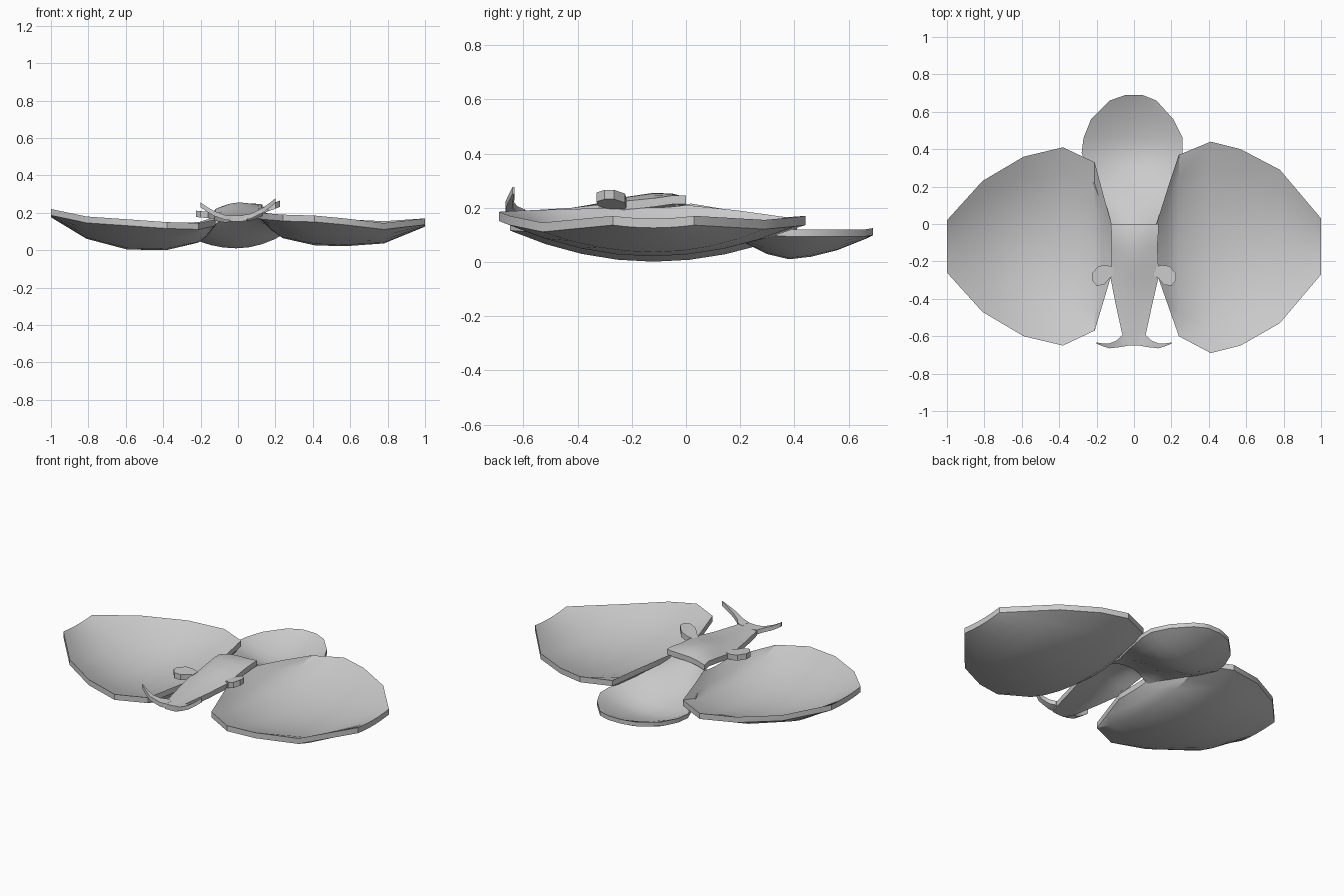
import bpy, bmesh


def finish(name, bm, angle=0.6):
    bmesh.ops.recalc_face_normals(bm, faces=bm.faces)
    me = bpy.data.meshes.new(name)
    bm.to_mesh(me)
    bm.free()
    ob = bpy.data.objects.new(name, me)
    bpy.context.collection.objects.link(ob)
    bpy.ops.object.select_all(action='DESELECT')
    ob.select_set(True)
    bpy.context.view_layer.objects.active = ob
    bpy.ops.object.shade_smooth_by_angle(angle=angle)
    return ob


def sheet(name, rows, thick, along='X', cols=8):
    """Curved slab. Each row: position, side a, side b, z at a, z mid, z at b."""
    bm = bmesh.new()
    layers = []
    for drop in (0, thick):
        grid = []
        for p, a, b, za, zm, zb in rows:
            line = []
            for i in range(cols + 1):
                t = 2 * i / cols - 1
                q = a + (b - a) * i / cols
                z = zm + ((za if t < 0 else zb) - zm) * t * t - drop
                line.append(bm.verts.new((p, q, z) if along == 'X' else (q, p, z)))
            grid.append(line)
        for r, s in zip(grid, grid[1:]):
            for i in range(cols):
                bm.faces.new((r[i], r[i + 1], s[i + 1], s[i]))
        layers.append(grid)
    rims = [[r[0] for r in g] + g[-1][1:] + [r[-1] for r in g[-2::-1]] + g[0][-2:0:-1]
            for g in layers]
    n = len(rims[0])
    for i in range(n):
        j = (i + 1) % n
        bm.faces.new((rims[0][i], rims[0][j], rims[1][j], rims[1][i]))
    return finish(name, bm)


# Broad side petals
sheet("right_petal", [
    (0.12, -0.26, 0.00, 0.20, 0.20, 0.21),
    (0.18, -0.43, 0.19, 0.195, 0.14, 0.19),
    (0.24, -0.60, 0.37, 0.19, 0.098, 0.165),
    (0.41, -0.69, 0.44, 0.185, 0.06, 0.17),
    (0.57, -0.65, 0.40, 0.17, 0.055, 0.165),
    (0.78, -0.53, 0.29, 0.145, 0.07, 0.155),
    (1.00, -0.27, 0.03, 0.17, 0.16, 0.17)], 0.034)
sheet("left_petal", [
    (-0.12, -0.27, 0.00, 0.165, 0.165, 0.18),
    (-0.165, -0.42, 0.16, 0.155, 0.11, 0.165),
    (-0.21, -0.57, 0.33, 0.145, 0.075, 0.15),
    (-0.38, -0.65, 0.41, 0.15, 0.035, 0.145),
    (-0.59, -0.60, 0.36, 0.165, 0.037, 0.16),
    (-0.81, -0.47, 0.23, 0.18, 0.095, 0.18),
    (-1.00, -0.26, 0.02, 0.22, 0.21, 0.215)], 0.034)

# Cupped rear petal rising to the centre
sheet("rear_petal", [
    (-0.04, -0.13, 0.13, 0.155, 0.215, 0.19),
    (0.06, -0.15, 0.155, 0.14, 0.185, 0.165),
    (0.20, -0.21, 0.21, 0.12, 0.105, 0.14),
    (0.30, -0.25, 0.24, 0.11, 0.055, 0.125),
    (0.38, -0.28, 0.26, 0.105, 0.036, 0.12),
    (0.46, -0.27, 0.26, 0.105, 0.045, 0.12),
    (0.56, -0.23, 0.21, 0.11, 0.07, 0.12),
    (0.66, -0.13, 0.12, 0.12, 0.11, 0.12),
    (0.69, -0.045, 0.045, 0.125, 0.125, 0.125)], 0.026, 'Y')

# Central lip: humped at the back, tapering to the front
sheet("lip", [
    (0.00, -0.125, 0.13, 0.215, 0.24, 0.245),
    (-0.05, -0.12, 0.13, 0.22, 0.252, 0.245),
    (-0.12, -0.12, 0.125, 0.21, 0.255, 0.235),
    (-0.22, -0.12, 0.13, 0.195, 0.24, 0.225),
    (-0.29, -0.125, 0.13, 0.19, 0.222, 0.215),
    (-0.42, -0.10, 0.10, 0.185, 0.20, 0.20),
    (-0.58, -0.065, 0.065, 0.18, 0.188, 0.19),
    (-0.65, -0.04, 0.045, 0.185, 0.185, 0.19)], 0.032, 'Y', 6)

# Mirrored side lobes and curled front horns, slightly rolled
lobe = [(0.11, -0.23), (0.15, -0.22), (0.19, -0.225), (0.225, -0.265), (0.225, -0.30),
        (0.20, -0.33), (0.16, -0.325), (0.13, -0.29), (0.11, -0.28)]
for s, side, base, slope, roll in ((1, "right", 0.222, 0.38, 0.06),
                                   (-1, "left", 0.2, 0.1, -0.05)):
    bm = bmesh.new()
    top = bm.faces.new([bm.verts.new((s * x, y, base + slope * (x - 0.11)))
                        for x, y in lobe])
    ext = bmesh.ops.extrude_face_region(bm, geom=[top], use_keep_orig=True)
    for v in ext["geom"]:
        if isinstance(v, bmesh.types.BMVert):
            v.co.z -= 0.034
    finish(side + "_lobe", bm)

    horn = [(0.03, -0.65, -0.59, 0.187), (0.065, -0.657, -0.595, 0.19),
            (0.09, -0.66, -0.622, 0.20), (0.13, -0.665, -0.638, 0.217),
            (0.17, -0.652, -0.638, 0.243), (0.20, -0.64, -0.633, 0.265)]
    sheet(side + "_horn", [(s * x, a, b) + (z + roll * x,) * 3
                           for x, a, b, z in horn], 0.026, 'X', 2)
